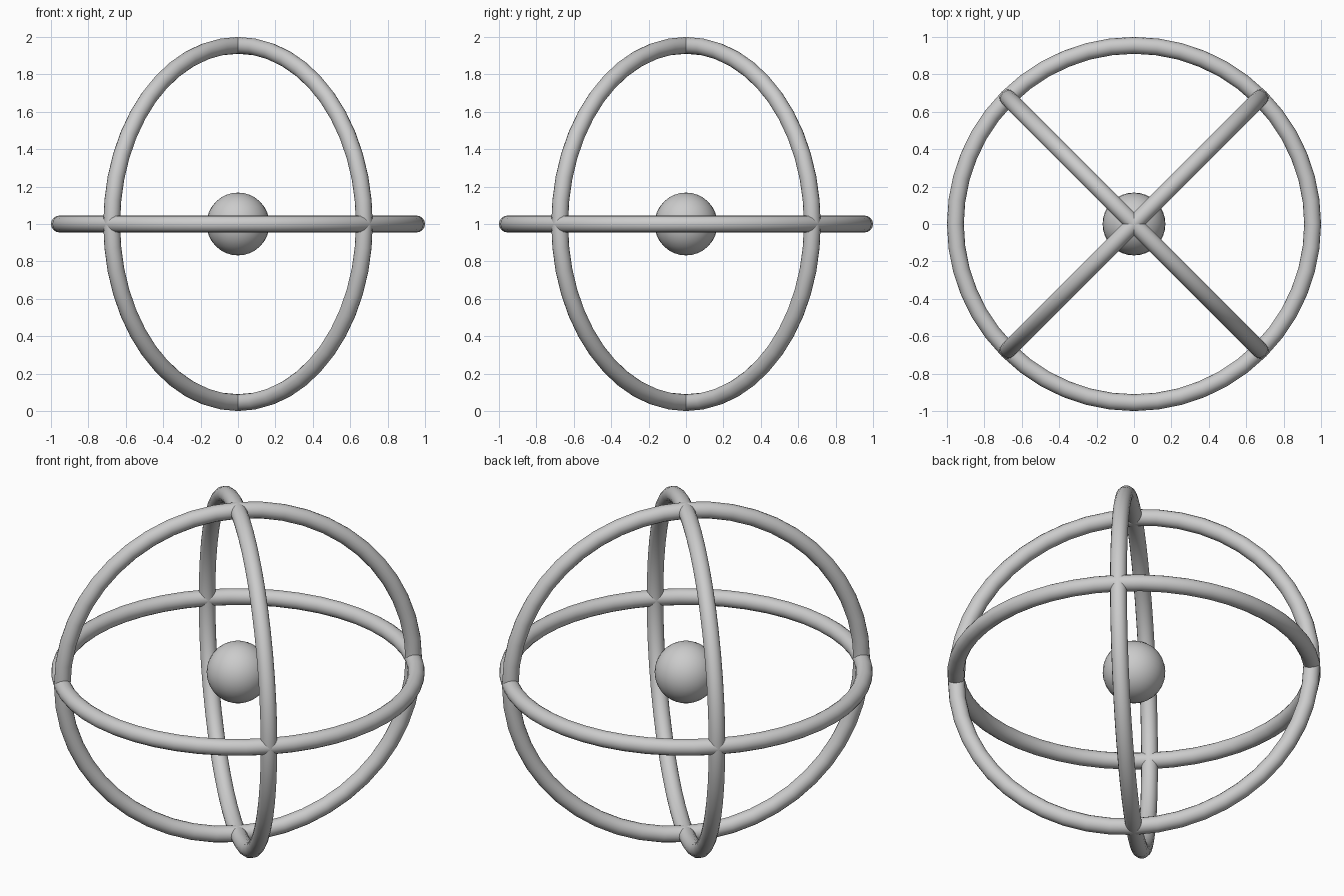
import bpy
from math import radians

if "Cube" in bpy.data.objects:
    bpy.data.objects.remove(bpy.data.objects["Cube"])

CENTRE = (0, 0, 1)
TUBE = 0.045


def smooth(obj, name):
    obj.name = name
    bpy.ops.object.shade_smooth_by_angle(angle=radians(40))


def ring(name, rotation):
    bpy.ops.mesh.primitive_torus_add(
        major_segments=48, minor_segments=16, major_radius=1 - TUBE,
        minor_radius=TUBE, location=CENTRE, rotation=rotation)
    smooth(bpy.context.object, name)


# Horizontal ring and two upright rings crossing on the diagonals
ring("equator_ring", (0, 0, 0))
ring("upright_ring_a", (radians(90), 0, radians(45)))
ring("upright_ring_b", (radians(90), 0, radians(-45)))

# Floating ball in the middle
bpy.ops.mesh.primitive_uv_sphere_add(segments=32, ring_count=16,
                                     radius=0.168, location=CENTRE)
smooth(bpy.context.object, "core_ball")
